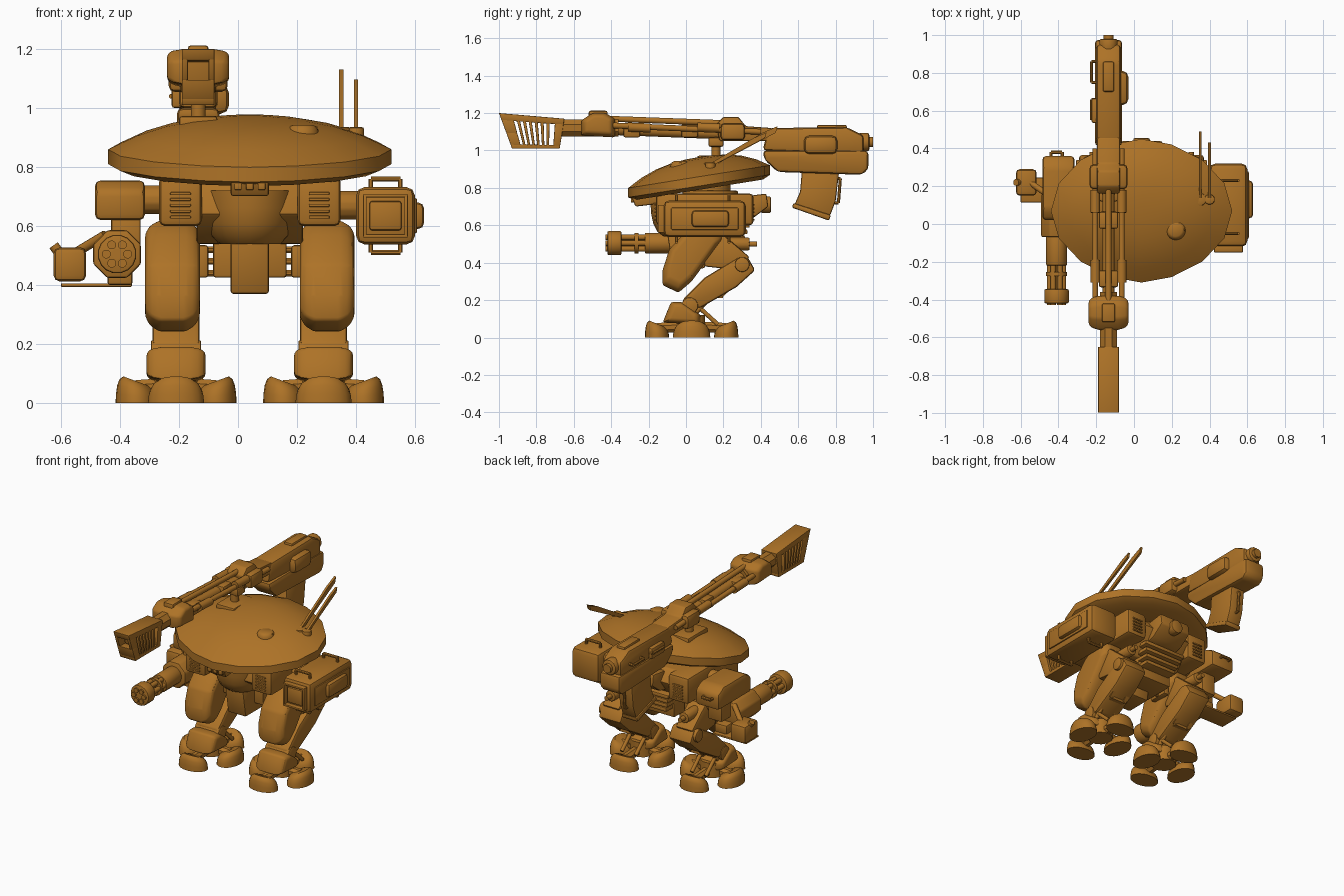
import bpy, bmesh, math
from mathutils import Vector

old = bpy.data.objects.get("Cube")
if old:
    bpy.data.objects.remove(old, do_unlink=True)
ochre = bpy.data.materials.new("ochre_paint")
ochre.use_nodes = True
ochre.diffuse_color = (.42, .17, .02, 1)
ochre.node_tree.nodes["Principled BSDF"].inputs["Base Color"].default_value = ochre.diffuse_color
body_x, gun_x = .04, -.135    # centre lines of the walker and its long gun

def loft(name, rings, bevel=0):
    """Skin a closed solid over matching rings of points."""
    bm = bmesh.new()
    rows = [[bm.verts.new(point) for point in ring] for ring in rings]
    count = len(rows[0])
    for low, high in zip(rows, rows[1:]):
        for i in range(count):
            j = (i + 1) % count
            bm.faces.new((low[i], low[j], high[j], high[i]))
    bm.faces.new(rows[0])
    bm.faces.new(rows[-1])
    bmesh.ops.recalc_face_normals(bm, faces=bm.faces)
    if bevel:
        sharp = [edge for edge in bm.edges if edge.calc_face_angle() > .4]
        bmesh.ops.bevel(bm, geom=sharp, offset=bevel, segments=2, profile=.5,
                        affect='EDGES', clamp_overlap=True)
    mesh = bpy.data.meshes.new(name)
    bm.to_mesh(mesh)
    bm.free()
    mesh.materials.append(ochre)
    mesh.polygons.foreach_set("use_smooth", [True] * len(mesh.polygons))
    mesh.set_sharp_from_angle(angle=math.radians(35))
    bpy.context.collection.objects.link(bpy.data.objects.new(name, mesh))

def plate(name, profile, x, width, bevel=.01, inset=0):
    """Extrude a side profile of (y, z) points across x; inset shrinks its flanks."""
    points = [Vector(point) for point in profile]
    centre = sum(points, Vector((0, 0))) / len(points)
    steps = [(-.5, inset), (.5, inset)]
    if inset:
        steps[1:1] = [(-.42, inset * .4), (-.25, 0), (.25, 0), (.42, inset * .4)]
    loft(name, [[(x + width * side, *point.lerp(centre, shrink)) for point in points]
                for side, shrink in steps], bevel)

def box(name, at, size, bevel=.01):
    x, y, z = at
    width, depth, height = (value / 2 for value in size)
    profile = [(y - depth, z - height), (y + depth, z - height), (y + depth, z + height), (y - depth, z + height)]
    plate(name, profile, x, width * 2, bevel)

def rod(name, start, end, radius, sides=12, bevel=0):
    start, end = Vector(start), Vector(end)
    turn = (end - start).to_track_quat('Z', 'Y')
    angles = [math.tau * (i + .5) / sides for i in range(sides)]
    circle = [turn @ Vector((math.cos(a), math.sin(a), 0)) * radius for a in angles]
    loft(name, [[centre + point for point in circle] for centre in (start, end)], bevel)

def grip(name, start, end, out):
    """U-shaped grab handle standing off a surface."""
    start, end, out = Vector(start), Vector(end), Vector(out)
    path = [start, start + out, end + out, end]
    for a, b in zip(path, path[1:]):
        rod(name, a, b, .009, sides=8)

def dome(name, at, radius_x, radius_y, height, lean=(0, 0)):
    """Flattened dome; lean raises it toward one direction."""
    x, y, z = at
    rings = []
    for step in range(5):
        rise = step * math.pi / 10
        scale = math.cos(rise) ** .4
        ring = []
        for i in range(20):
            c, s = math.cos(math.tau * i / 20), math.sin(math.tau * i / 20)
            tilt = 1 + .35 * scale * (c * lean[0] + s * lean[1])
            ring.append((x + radius_x * scale * c, y + radius_y * scale * s, z + height * math.sin(rise) * tilt))
        rings.append(ring)
    loft(name, rings)

# Armoured shell with pointed sides, tilted down toward the front
def shell_ring(scale, height):
    ring = []
    for i in range(16):
        c, s = math.cos(math.tau * i / 16), math.sin(math.tau * i / 16)
        x = math.copysign(abs(c) ** 1.15, c) * .48 * scale
        y = s * .38 * scale
        ring.append((body_x + x, y + .07, .81 + y * .16 + height))
    return ring

crown = [shell_ring(scale, .155 - .105 * scale ** 2.5) for scale in (1, .8, .6, .4, .2, .05)]
loft("shell", [shell_ring(.5, -.01), shell_ring(.9, -.02), shell_ring(1, 0)] + crown)
dome("hatch", (.22, -.03, .9), .056, .056, .045)
rod("hatch_bar", (.17, -.03, .93), (.27, -.03, .93), .007)
plate("visor", [(-.3, .77), (-.27, .7), (-.1, .72), (-.1, .8)], body_x, .13)
for offset in (-.04, 0, .04):
    box("visor_lens", (body_x + offset, -.285, .735), (.025, .02, .025), bevel=.003)

# Antenna blades
for x, scale, radius in ((.35, 1, .034), (.4, .84, .028)):
    rod("antenna_base", (x, .13, .88), (x, .13, .935), radius, bevel=.006)
    blade = [(0, 0), (.04, 0), (.36, .17), (.37, .205), (.29, .17)]
    plate("antenna_blade", [(.12 + y * scale, .925 + z * scale) for y, z in blade], x, .014, bevel=0)

# Torso and pelvis
rod("neck", (body_x, .13, .7), (body_x, .13, .84), .11, sides=20)
rod("neck_collar", (body_x, .13, .75), (body_x, .13, .785), .15, sides=20, bevel=.008)
plate("torso", [(-.1, .76), (.3, .77), (.36, .7), (.24, .54), (0, .54), (-.14, .64)], body_x, .36)
plate("engine_block", [(.28, .75), (.43, .77), (.44, .7), (.36, .64), (.28, .62)], body_x, .22)
rod("engine_port", (body_x, .4, .71), (body_x, .455, .71), .045, bevel=.008)
dome("pelvis_bowl", (body_x, 0, .72), .165, .19, -.19)
box("pelvis_block", (body_x, .13, .5), (.25, .22, .15))
plate("pelvis_guard", [(-.1, .55), (.13, .55), (.1, .37), (-.07, .37)], body_x, .13)
for step in range(4):
    box("back_rib", (body_x, .22 - step * .012, .6 - step * .035), (.3 - step * .025, .24, .025), bevel=.006)

# Hips, legs and feet
thigh = [(-.125, .28), (-.125, .36), (-.09, .47), (0, .57), (.08, .62), (.18, .6), (.2, .53), (.03, .3), (-.04, .24)]
shin = [(-.02, .2), (.1, .32), (.28, .43), (.33, .43), (.37, .36), (.27, .27), (.08, .16), (0, .16)]
for side, name in ((-1, "right"), (1, "left")):
    hip = body_x + side * .235
    box(name + "_hip", (hip, .1, .685), (.145, .52, .17), bevel=.02)
    for step in range(5):
        for y in (-.16, .36):
            box(name + "_vent_slat", (hip, y, .63 + step * .02), (.07, .015, .01), bevel=.003)

    # Thigh and knee
    leg = body_x + side * .262
    plate(name + "_thigh", thigh, leg, .185, bevel=.015, inset=.25)
    for z in (.44, .48, .52):
        rod(name + "_hip_rod", (body_x, .1, z), (leg, .1, z), .012, sides=8)
    box(name + "_hip_joint", (body_x + side * .16, .1, .48), (.04, .13, .11))
    plate(name + "_knee_link", [(.08, .5), (.2, .55), (.34, .43), (.28, .36), (.1, .38)], leg, .12)
    rod(name + "_knee_pin", (leg - .085, .3, .39), (leg + .085, .3, .39), .04, bevel=.006)
    rod(name + "_thruster", (leg, .15, .5), (leg, .34, .5), .035, bevel=.006)
    rod(name + "_thruster_pipe", (leg, .33, .5), (leg, .38, .5), .015)

    # Shin with a raised frame behind
    foot = body_x + side * .25
    plate(name + "_shin", shin, foot, .16, bevel=.015)
    middle = Vector((foot, .23, .265))
    along, across = Vector((0, .045, .04)), Vector((.05, 0, 0))
    for sign in (-1, 1):
        post, bar = middle + across * sign, middle + along * sign
        rod(name + "_shin_frame_post", post - along, post + along, .018, sides=4)
        rod(name + "_shin_frame_bar", bar - across, bar + across, .018, sides=4)
        piston = foot + sign * .05
        rod(name + "_ankle_piston", (piston, .15, .24), (piston, .02, .1), .014)
        rod(name + "_toe_piston", (piston, .06, .17), (piston, .17, .07), .012)

    # Ankle and four toe pads
    rod(name + "_ankle", (foot - .085, .02, .17), (foot + .085, .02, .17), .045, bevel=.006)
    cover = [(-.125, .08), (-.08, .19), (-.02, .19), (.08, .12), (.08, .07)]
    plate(name + "_ankle_cover", cover, foot, .2, bevel=.012, inset=.3)
    rod(name + "_foot_hub", (foot, .03, .025), (foot, .03, .12), .075)
    for dx, dy, toe in ((0, -1, "front"), (0, 1, "rear"), (-1, 0, "outer"), (1, 0, "inner")):
        x, y = foot + dx * .135, .03 + dy * .185
        radii = (.07, .1) if dx else (.095, .065)
        dome(f"{name}_{toe}_toe", (x, y, 0), *radii, .078, lean=(dx, dy))
        rod(f"{name}_{toe}_toe_arm", (foot, .03, .06), (x, y, .05), .03, sides=8)

# Missile pod on the left
pod_x, pod_z = .5, .635
box("pod_body", (pod_x, .1, pod_z), (.2, .44, .195), bevel=.03)
box("pod_door", (pod_x, -.13, pod_z), (.11, .02, .1))
box("pod_side_panel", (pod_x + .1, .1, pod_z), (.015, .36, .12))
box("pod_knob", (pod_x + .108, .13, pod_z), (.045, .2, .09), bevel=.02)
rod("pod_pivot", (.24, .1, .67), (.42, .1, .67), .05, bevel=.006)
for sign in (-1, 1):
    box("pod_frame_bar", (pod_x, -.13, pod_z + sign * .068), (.15, .04, .012), bevel=.003)
    box("pod_frame_post", (pod_x + sign * .07, -.13, pod_z), (.012, .04, .14), bevel=.003)
    for y in (-.05, .23):
        z = pod_z + sign * .09
        grip("pod_handle", (pod_x - .05, y, z), (pod_x + .05, y, z), (0, 0, sign * .035))

# Rotary gun on the right
plate("arm_housing", [(.02, .62), (.36, .62), (.36, .72), (.3, .755), (.08, .755), (.02, .72)], -.4, .17, bevel=.02)
rod("arm_pivot", (-.36, .12, .69), (-.16, .12, .69), .05, bevel=.006)
grip("arm_handle", (-.44, .34, .69), (-.38, .34, .69), (0, .04, 0))
box("arm_bracket", (-.38, .15, .56), (.1, .2, .14))

def rotary(name, front, back, radius, sides=16, dx=0, dz=0, bevel=0):
    x, z = -.41 + dx, .505 + dz
    rod("rotary_" + name, (x, front, z), (x, back, z), radius, sides, bevel)

rotary("motor", -.07, .16, .088, sides=8, bevel=.01)
rotary("housing", -.22, -.05, .056, bevel=.006)
rotary("spindle", -.42, -.2, .018)
rotary("muzzle", -.42, -.345, .066, bevel=.008)
rotary("band", -.275, -.255, .056)
for i in range(6):
    angle = math.tau * i / 6
    rotary("barrel", -.43, -.2, .015, dx=.036 * math.cos(angle), dz=.036 * math.sin(angle))
box("ammo_drum", (-.57, .22, .47), (.11, .14, .115), bevel=.02)
rod("drum_cap", (-.6, .22, .5), (-.625, .22, .535), .018)
box("ammo_tray", (-.48, .18, .4), (.24, .13, .012), bevel=.003)
box("tray_mount", (-.4, .12, .43), (.085, .2, .06))
rod("feed_pipe", (-.55, .22, .51), (-.45, .15, .57), .016)

# Long gun: muzzle with a bore and slotted sides
def muzzle_piece(name, front, back, low, high, dx=0, width=.11):
    def corner(along, up):
        base = Vector((-.93 + .255 * along, 1.01))
        return base.lerp(Vector((-1 + .35 * along, 1.2 - .03 * along)), up)
    corners = [corner(front, low), corner(back, low), corner(back, high), corner(front, high)]
    plate(name, corners, gun_x + dx, width, bevel=.003)

muzzle_piece("muzzle_top", 0, 1, .8, 1)
muzzle_piece("muzzle_base", 0, 1, 0, .12)
muzzle_piece("muzzle_front", 0, .2, .1, .45)
for dx in (-.045, .045):
    muzzle_piece("muzzle_bore_wall", 0, .2, .44, .82, dx, width=.02)
muzzle_piece("muzzle_rear", .86, 1, .1, .82)
for step in range(6):
    start = .25 + step * .095
    muzzle_piece("muzzle_rib", start, start + .05, .1, .82)

# Long gun: barrel group
def gun_rod(name, start, end, radius, dx=0, sides=12, bevel=0):
    """Tube along the gun from one (y, z) point to another."""
    rod(name, (gun_x + dx, *start), (gun_x + dx, *end), radius, sides, bevel)

gun_rod("gun_shroud", (-.68, 1.12), (-.36, 1.12), .05, sides=8)
collar = [(-.56, 1.08), (-.38, 1.07), (-.38, 1.17), (-.43, 1.2), (-.5, 1.2), (-.56, 1.16)]
plate("gun_collar", collar, gun_x, .21, inset=.3)
box("collar_sight", (gun_x, -.47, 1.19), (.07, .1, .045))
gun_rod("gun_barrel", (-.42, 1.115), (.35, 1.085), .032)
gun_rod("gas_tube", (-.42, 1.17), (.25, 1.145), .016)
for dx in (-.07, .07):
    gun_rod("recoil_rod", (-.42, 1.135), (.4, 1.1), .016, dx)
    for y in (-.31, .06):
        gun_rod("recoil_sleeve", (y, 1.125), (y + .12, 1.12), .025, dx)
for y in (-.29, .02):
    box("barrel_clamp", (gun_x, y, 1.105), (.1, .09, .07))
plate("gun_cradle", [(.16, 1.14), (.2, 1.18), (.28, 1.18), (.32, 1.13), (.46, 1.12), (.46, 1.05), (.18, 1.05)], gun_x, .12)
box("cradle_block", (gun_x, .25, 1.1), (.2, .13, .09), bevel=.02)
gun_rod("gun_post", (.16, .9), (.16, 1.08), .025)
box("gun_mount", (gun_x, .16, .94), (.13, .2, .065))
box("gun_yoke", (gun_x, .16, 1.045), (.1, .08, .05))

# Long gun: receiver, magazine and rear cap
plate("receiver_top", [(.41, 1), (.44, 1.12), (.86, 1.125), (.95, 1.08), (.95, .98)], gun_x, .13, bevel=.02)
plate("receiver_body", [(.41, 1), (.42, .95), (.49, .885), (.94, .87), (.975, .9), (.975, 1)], gun_x, .145, bevel=.02)
box("receiver_cheek", (gun_x + .05, .72, 1.03), (.11, .18, .1), bevel=.03)
box("receiver_box", (gun_x - .045, .6, 1.035), (.09, .13, .07))
box("top_rail", (gun_x, .78, 1.125), (.06, .16, .025))
plate("magazine", [(.62, .9), (.82, .9), (.8, .73), (.77, .65), (.58, .71), (.61, .78)], gun_x, .1)
plate("magazine_foot", [(.575, .72), (.775, .655), (.765, .625), (.565, .695)], gun_x, .115)
grip("magazine_handle", (gun_x, .79, .85), (gun_x, .78, .72), (0, .035, 0))
for y in (.55, .75):
    grip("receiver_handle", (gun_x - .06, y, 1.04), (gun_x - .06, y + .11, 1.04), (-.03, 0, 0))
gun_rod("rear_cap", (.92, 1.045), (.98, 1.045), .05, bevel=.01)
gun_rod("rear_plug", (.97, 1.045), (1, 1.045), .028)
